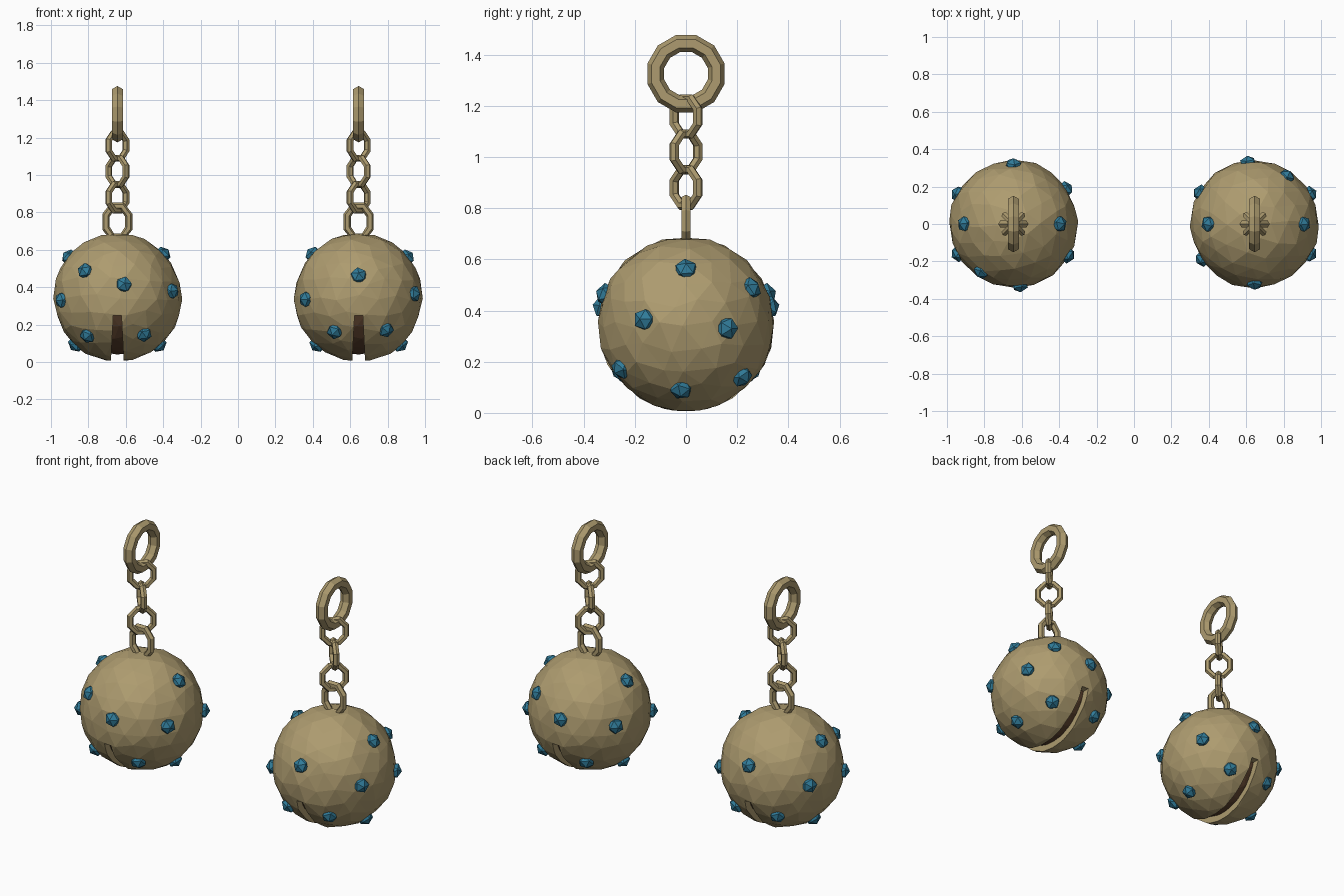
import bpy, bmesh, math, random
from mathutils import Vector, Matrix

if "Cube" in bpy.data.objects:
    bpy.data.objects.remove(bpy.data.objects["Cube"])

R = 0.345   # ball radius; ball centre is also at this height


def material(name, rgb):
    m = bpy.data.materials.new(name)
    m.diffuse_color = (*rgb, 1)
    m.use_nodes = True
    m.node_tree.nodes["Principled BSDF"].inputs["Base Color"].default_value = m.diffuse_color
    return m


BRASS = material("brass", (0.42, 0.33, 0.16))
DARK = material("dark_inside", (0.10, 0.05, 0.025))
TEAL = material("teal_gem", (0.03, 0.20, 0.32))


def make(name, bm, mat, place):
    """Turn a bmesh into a flat-shaded object."""
    bmesh.ops.recalc_face_normals(bm, faces=bm.faces)
    me = bpy.data.meshes.new(name)
    bm.to_mesh(me)
    bm.free()
    me.materials.append(mat)
    ob = bpy.data.objects.new(name, me)
    bpy.context.collection.objects.link(ob)
    ob.matrix_world = place
    return ob


def ring(z, half_w, half_h, tube, turn, sides, tube_sides):
    """Upright oval ring; turn is its angle about z."""
    bm = bmesh.new()
    loops = []
    for i in range(sides):
        a = 2 * math.pi * (i + 0.5) / sides
        c, s = math.cos(a), math.sin(a)
        loop = []
        for j in range(tube_sides):
            b = 2 * math.pi * j / tube_sides
            d = tube * math.cos(b)
            loop.append(bm.verts.new((c * (half_w + d), tube * math.sin(b), s * (half_h + d))))
        loops.append(loop)
    for i in range(sides):
        p, q = loops[i], loops[(i + 1) % sides]
        for j in range(tube_sides):
            k = (j + 1) % tube_sides
            bm.faces.new((p[j], p[k], q[k], q[j]))
    bm.transform(Matrix.Translation((0, 0, z)) @ Matrix.Rotation(math.radians(turn), 4, 'Z'))
    return bm


# gem positions relative to the ball centre
GEMS = [(0, -.32, .12), (-.285, -.19, -.01), (.30, -.165, .02), (-.13, -.26, -.185),
        (.144, -.25, -.17), (-.25, 0, .235), (.265, 0, .22), (-.22, 0, -.25), (.23, -.02, -.26),
        (.305, .165, -.015), (.175, .26, .145), (.16, .22, -.205), (-.035, .33, .07),
        (-.295, .17, .035), (-.145, .24, -.2)]

# name, height, half width, half height, tube radius, turn, sides, tube sides
RINGS = [("mount_loop", .75, .066, .09, .021, 0, 8, 6),
         ("chain_link_low", .88, .07, .075, .019, 45, 8, 6),
         ("chain_link_mid", 1.02, .07, .075, .019, -45, 8, 6),
         ("chain_link_high", 1.158, .07, .075, .019, 45, 8, 6),
         ("hanging_ring", 1.325, .122, .122, .034, 90, 12, 6)]


def build_bell(side, x, angle):
    place = Matrix.Translation((x, 0, 0)) @ Matrix.Rotation(angle, 4, 'Z')
    up = Matrix.Translation((0, 0, R))
    rng = random.Random(4)

    # hammered faceted ball
    bm = bmesh.new()
    bmesh.ops.create_icosphere(bm, subdivisions=3, radius=R)
    for v in bm.verts:
        wobble = Vector([rng.uniform(-.018, .018) for _ in range(3)])
        v.co = (v.co + wobble).normalized() * (R + rng.uniform(-.006, .003))
    bm.transform(up)
    ball = make(side + "_ball", bm, BRASS, place)

    # slot running front to back under the ball
    bm = bmesh.new()
    bmesh.ops.create_cube(bm, size=1)
    for v in bm.verts:
        half = .036 if v.co.z < 0 else .022
        v.co = (math.copysign(half, v.co.x), math.copysign(.45, v.co.y),
                -.03 if v.co.z < 0 else .25)
    cutter = make(side + "_slot_cutter", bm, DARK, place)
    cutter.hide_render = True
    cutter.hide_set(True)
    mod = ball.modifiers.new("slot", 'BOOLEAN')
    mod.operation = 'DIFFERENCE'
    mod.solver = 'EXACT'
    mod.object = cutter

    # dark core seen through the slot
    bm = bmesh.new()
    bmesh.ops.create_icosphere(bm, subdivisions=3, radius=.305, matrix=up)
    make(side + "_core", bm, DARK, place)

    # gem studs
    bm = bmesh.new()
    for p in GEMS:
        d = Vector(p).normalized()
        spin = Matrix.Rotation(rng.uniform(0, 6), 4, 'Z')
        turn = d.to_track_quat('Z', 'Y').to_matrix().to_4x4()
        m = up @ Matrix.Translation(d * .336) @ turn @ Matrix.Diagonal((1, 1, .85, 1)) @ spin
        bmesh.ops.create_icosphere(bm, subdivisions=1, radius=.046, matrix=m)
    make(side + "_gems", bm, TEAL, place)

    # loop, chain and top ring
    for name, *spec in RINGS:
        make(side + "_" + name, ring(*spec), BRASS, place)


build_bell("right", .645, 0)
build_bell("left", -.645, math.pi)
